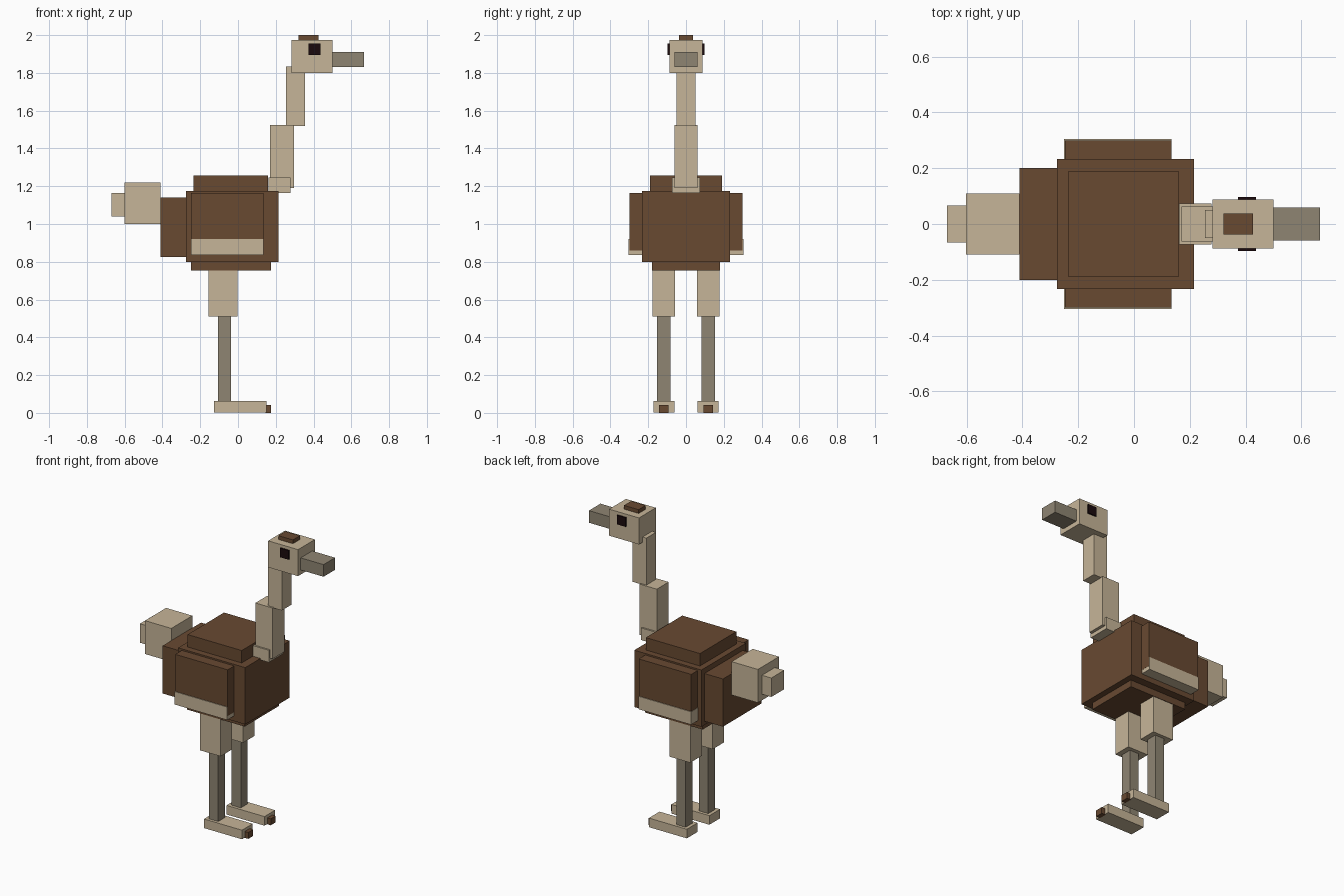
import bpy
import bmesh

cube = bpy.data.objects.get("Cube")
if cube:
    bpy.data.objects.remove(cube, do_unlink=True)


def make_material(name, rgb):
    mat = bpy.data.materials.new(name)
    mat.use_nodes = True
    colour = (*rgb, 1.0)
    mat.diffuse_color = colour
    mat.node_tree.nodes["Principled BSDF"].inputs["Base Color"].default_value = colour
    return mat


TAN = make_material("tan", (0.565, 0.462, 0.314))
BROWN = make_material("brown", (0.138, 0.067, 0.031))
GREY = make_material("grey_tan", (0.275, 0.235, 0.171))
DARK = make_material("eye_dark", (0.011, 0.003, 0.004))


def box(name, mat, x, y, z):
    """Flat-shaded box from (min, max) ranges on each axis."""
    bm = bmesh.new()
    bmesh.ops.create_cube(bm, size=1.0)
    spans = (x, y, z)
    size = [b - a for a, b in spans]
    centre = [(a + b) / 2 for a, b in spans]
    bmesh.ops.scale(bm, vec=size, verts=bm.verts)
    mesh = bpy.data.meshes.new(name)
    bm.to_mesh(mesh)
    bm.free()
    mesh.materials.append(mat)
    obj = bpy.data.objects.new(name, mesh)
    obj.location = centre
    bpy.context.collection.objects.link(obj)
    return obj


def mid_box(name, mat, x, half_width, z):
    """Box centred on y = 0."""
    box(name, mat, x, (-half_width, half_width), z)


def pair(name, mat, x, y, z):
    """Matching boxes on the front (-y) and back (+y) sides."""
    box("front_" + name, mat, x, (-y[1], -y[0]), z)
    box("back_" + name, mat, x, y, z)


# Torso
mid_box("body", BROWN, (-0.275, 0.215), 0.232, (0.80, 1.175))
mid_box("back_hump", BROWN, (-0.235, 0.16), 0.19, (1.16, 1.257))
mid_box("belly", BROWN, (-0.248, 0.175), 0.18, (0.755, 0.81))
mid_box("rump", BROWN, (-0.41, -0.265), 0.20, (0.825, 1.14))

# Tail
mid_box("tail", TAN, (-0.602, -0.41), 0.11, (1.00, 1.22))
mid_box("tail_tip", TAN, (-0.67, -0.60), 0.067, (1.04, 1.165))

# Wings with pale lower feathers
pair("wing", BROWN, (-0.248, 0.135), (0.225, 0.30), (0.86, 1.165))
pair("wing_feathers", TAN, (-0.25, 0.134), (0.228, 0.304), (0.835, 0.92))

# Neck
mid_box("neck_base", TAN, (0.162, 0.277), 0.073, (1.165, 1.245))
mid_box("lower_neck", TAN, (0.17, 0.297), 0.062, (1.19, 1.525))
mid_box("upper_neck", TAN, (0.254, 0.355), 0.05, (1.52, 1.835))

# Head
mid_box("head", TAN, (0.282, 0.50), 0.088, (1.80, 1.975))
mid_box("crest", BROWN, (0.32, 0.427), 0.037, (1.97, 2.0))
mid_box("beak", GREY, (0.495, 0.667), 0.06, (1.83, 1.91))
pair("eye", DARK, (0.373, 0.437), (0.088, 0.097), (1.895, 1.955))

# Legs
pair("thigh", TAN, (-0.155, -0.003), (0.057, 0.177), (0.51, 0.76))
pair("shin", GREY, (-0.105, -0.037), (0.082, 0.154), (0.055, 0.515))
pair("foot", TAN, (-0.127, 0.15), (0.062, 0.173), (0.002, 0.062))
pair("toe", BROWN, (0.145, 0.175), (0.092, 0.143), (0.0, 0.042))
